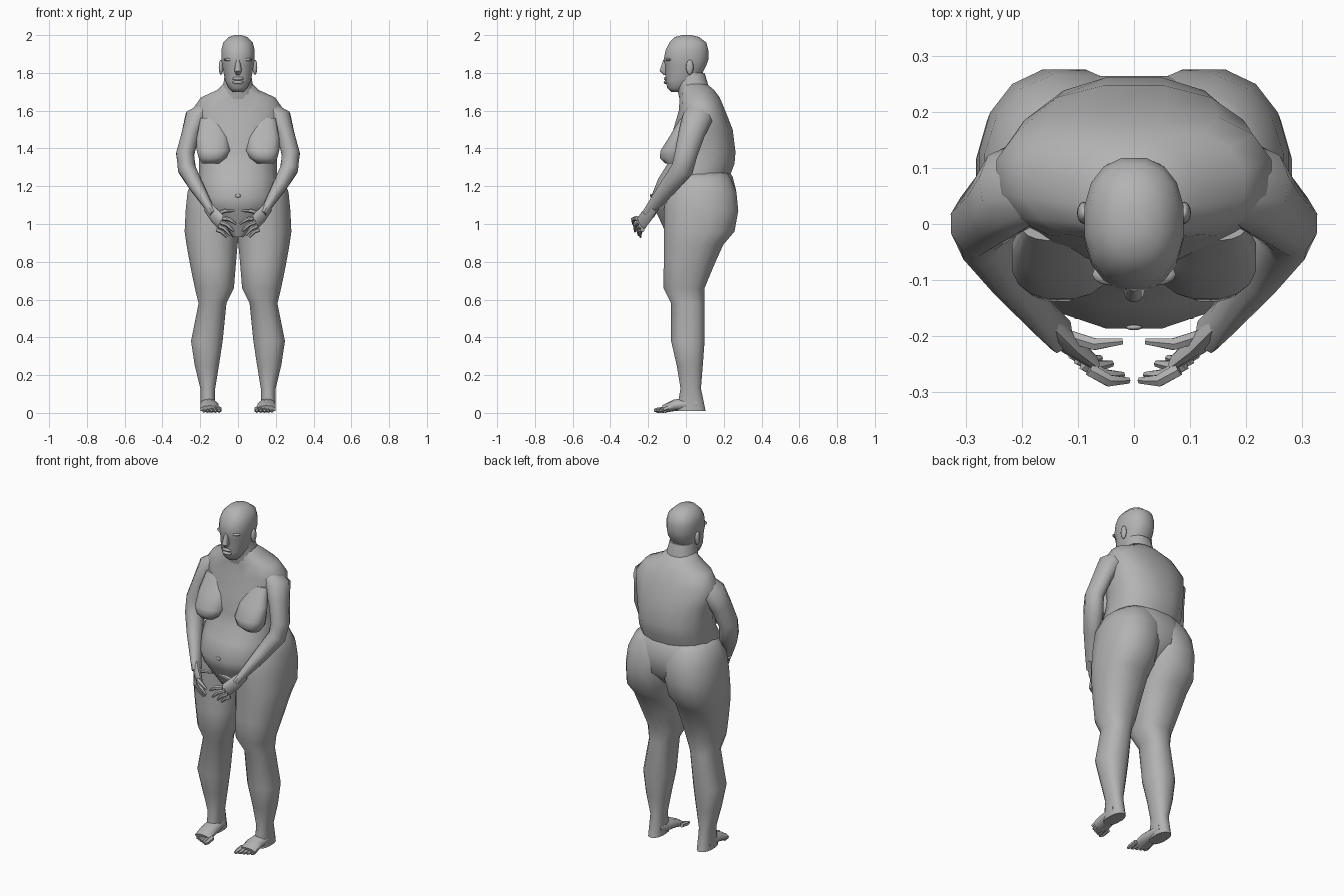
import bpy
import bmesh
import math
from mathutils import Vector

default_cube = bpy.data.objects.get("Cube")
if default_cube:
    bpy.data.objects.remove(default_cube, do_unlink=True)

skin = bpy.data.materials.new("plain grey")
skin.use_nodes = True
grey = (.45, .45, .45, 1)
skin.diffuse_color = grey
skin.node_tree.nodes["Principled BSDF"].inputs["Base Color"].default_value = grey


def finish(name, bm):
    bmesh.ops.recalc_face_normals(bm, faces=bm.faces)
    mesh = bpy.data.meshes.new(name)
    bm.to_mesh(mesh)
    bm.free()
    mesh.materials.append(skin)
    part = bpy.data.objects.new(name, mesh)
    bpy.context.collection.objects.link(part)
    bpy.ops.object.select_all(action='DESELECT')
    part.select_set(True)
    bpy.context.view_layer.objects.active = part
    bpy.ops.object.shade_smooth_by_angle(angle=math.radians(50))


def bridge(name, rings):
    """Skin a series of point rings and cap both ends."""
    bm = bmesh.new()
    loops = [[bm.verts.new(point) for point in ring] for ring in rings]
    for low, high in zip(loops, loops[1:]):
        for i in range(len(low)):
            bm.faces.new((low[i - 1], low[i], high[i], high[i - 1]))
    bm.faces.new(loops[0])
    bm.faces.new(loops[-1])
    finish(name, bm)


def outline(sides, power):
    """Points of a unit superellipse."""
    for i in range(sides):
        angle = math.tau * (i + .5) / sides
        c, s = math.cos(angle), math.sin(angle)
        yield (math.copysign(abs(c) ** (2 / power), c),
               math.copysign(abs(s) ** (2 / power), s))


def section(z, front, back, outer, inner=None):
    """Horizontal slice; it is symmetric when no inner limit is given."""
    inner = -outer if inner is None else inner
    return [Vector(((inner + outer + u * (outer - inner)) / 2,
                    (front + back + v * (back - front)) / 2, z))
            for u, v in outline(sides=16, power=2.3)]


def joint(x, y, z, wide, deep):
    return Vector((x, y, z)), wide, deep


def mirrored(rings, mirror):
    return [[(mirror * p.x, p.y, p.z) for p in ring] for ring in rings]


def tube(name, joints, hint, mirror, sides=10):
    """Limb along its joints; each depth is measured along the hint."""
    rings = []
    for i, (spot, wide, deep) in enumerate(joints):
        after, before = joints[min(i + 1, len(joints) - 1)], joints[max(i - 1, 0)]
        along = after[0] - before[0]
        across = along.cross(Vector(hint)).normalized()
        up = across.cross(along).normalized()
        rings.append([spot + across * u * wide + up * v * deep
                      for u, v in outline(sides, power=2)])
    bridge(name, mirrored(rings, mirror))


def ball(name, place, size, mirror=1):
    bm = bmesh.new()
    bmesh.ops.create_uvsphere(bm, u_segments=12, v_segments=8, radius=1)
    bmesh.ops.scale(bm, vec=size, verts=bm.verts)
    x, y, z = place
    bmesh.ops.translate(bm, vec=(mirror * x, y, z), verts=bm.verts)
    finish(name, bm)


# Trunk with rounded back, sloping shoulders and hanging belly
bridge("torso", [
    section(z=.93, outer=.03, front=-.1, back=.05),
    section(z=1, outer=.11, front=-.13, back=.12),
    section(z=1.08, outer=.19, front=-.17, back=.18),
    section(z=1.14, outer=.21, front=-.19, back=.2),
    section(z=1.24, outer=.21, front=-.15, back=.23),
    section(z=1.32, outer=.21, front=-.1, back=.26),
    section(z=1.38, outer=.21, front=-.09, back=.265),
    section(z=1.5, outer=.23, front=-.07, back=.25),
    section(z=1.6, outer=.25, front=-.04, back=.21),
    section(z=1.67, outer=.2, front=-.035, back=.18),
    section(z=1.71, outer=.11, front=-.035, back=.15),
    section(z=1.75, outer=.07, front=-.03, back=.1)])

# Pelvis filling the lower back between the hips
bridge("pelvis", [
    section(z=.97, outer=.1, front=-.1, back=.16),
    section(z=1.08, outer=.2, front=-.1, back=.26),
    section(z=1.18, outer=.24, front=-.1, back=.268),
    section(z=1.25, outer=.22, front=-.08, back=.25),
    section(z=1.28, outer=.19, front=-.05, back=.23)])

# Neck and head
bridge("neck", [
    section(z=1.64, outer=.11, front=-.03, back=.13),
    section(z=1.7, outer=.085, front=-.045, back=.13),
    section(z=1.8, outer=.07, front=-.06, back=.1)])
bridge("head", [
    section(z=1.7, outer=.03, front=-.08, back=-.02),
    section(z=1.72, outer=.05, front=-.1, back=.02),
    section(z=1.76, outer=.07, front=-.11, back=.07),
    section(z=1.84, outer=.085, front=-.11, back=.11),
    section(z=1.87, outer=.09, front=-.12, back=.12),
    section(z=1.92, outer=.09, front=-.11, back=.12),
    section(z=1.96, outer=.08, front=-.09, back=.11),
    section(z=1.99, outer=.05, front=-.06, back=.07),
    section(z=2, outer=.02, front=-.02, back=.03)])
bridge("nose", [
    section(z=1.79, outer=.01, front=-.12, back=-.08),
    section(z=1.81, outer=.02, front=-.14, back=-.08),
    section(z=1.87, outer=.01, front=-.12, back=-.08)])
for label, height in (("upper", 1.77), ("lower", 1.75)):
    ball(label + "_lip", place=(0, -.105, height), size=(.03, .013, .01))

for side, mirror in (("left", 1), ("right", -1)):
    # Ears, brows and eyes
    ball(side + "_ear", (.09, .02, 1.83), (.012, .02, .04), mirror)
    ball(side + "_brow", (.04, -.09, 1.87), (.035, .02, .01), mirror)
    ball(side + "_eye", (.04, -.085, 1.845), (.015, .015, .01), mirror)

    # Hanging breast, fullest just above its fold and fading into the chest
    bridge(side + "_breast", mirrored([
        section(z=1.32, inner=.1, outer=.19, front=-.11, back=-.03),
        section(z=1.35, inner=.06, outer=.21, front=-.14, back=0),
        section(z=1.39, inner=.04, outer=.22, front=-.135, back=0),
        section(z=1.46, inner=.05, outer=.22, front=-.09, back=0),
        section(z=1.56, inner=.08, outer=.2, front=-.03, back=.02)], mirror))

    # Buttock, thigh, knee and calf in one piece
    bridge(side + "_leg", mirrored([
        section(z=1.27, inner=-.03, outer=.2, front=-.05, back=.22),
        section(z=1.24, inner=-.06, outer=.24, front=-.08, back=.24),
        section(z=1.17, inner=-.06, outer=.27, front=-.11, back=.27),
        section(z=1.07, inner=-.03, outer=.28, front=-.12, back=.28),
        section(z=.96, inner=-.01, outer=.285, front=-.12, back=.26),
        section(z=.89, inner=0, outer=.275, front=-.12, back=.2),
        section(z=.78, inner=.01, outer=.255, front=-.12, back=.15),
        section(z=.66, inner=.02, outer=.23, front=-.12, back=.1),
        section(z=.58, inner=.06, outer=.21, front=-.08, back=.1),
        section(z=.38, inner=.08, outer=.25, front=-.08, back=.1),
        section(z=.25, inner=.1, outer=.23, front=-.05, back=.09),
        section(z=.13, inner=.12, outer=.2, front=-.03, back=.08),
        section(z=.01, inner=.12, outer=.2, front=-.05, back=.105)], mirror))

    # Foot with a row of shrinking toes
    tube(side + "_foot", [
        joint(x=.16, y=.06, z=.05, wide=.04, deep=.04),
        joint(x=.15, y=-.06, z=.04, wide=.05, deep=.03),
        joint(x=.15, y=-.12, z=.02, wide=.05, deep=.02)], (0, 0, 1), mirror)
    for k in range(5):
        x = .1 + k * .02
        tip = k * .01 - .17
        r = .014 - k * .001
        tube(f"{side}_toe_{k + 1}", [
            joint(x, -.1, r * 1.5, r, r), joint(x, tip + .02, r, r, r),
            joint(x, tip, r, r / 2, r / 2)], (0, 0, 1), mirror, sides=6)

    # Arm growing out of the shoulder and bent forward at the elbow
    tube(side + "_arm", [
        joint(x=.17, y=.07, z=1.62, wide=.03, deep=.06),
        joint(x=.22, y=.06, z=1.56, wide=.065, deep=.08),
        joint(x=.25, y=.03, z=1.48, wide=.05, deep=.07),
        joint(x=.28, y=0, z=1.37, wide=.05, deep=.06),
        joint(x=.27, y=-.02, z=1.29, wide=.05, deep=.06),
        joint(x=.22, y=-.09, z=1.2, wide=.04, deep=.05),
        joint(x=.16, y=-.17, z=1.1, wide=.025, deep=.035),
        joint(x=.13, y=-.2, z=1.05, wide=.02, deep=.035)], (0, 1, 0), mirror)

    # Hand with fingers curling towards the middle
    tube(side + "_palm", [
        joint(x=.16, y=-.17, z=1.09, wide=.02, deep=.03),
        joint(x=.12, y=-.21, z=1.04, wide=.02, deep=.04),
        joint(x=.08, y=-.24, z=1, wide=.013, deep=.04)], (-1, -1, 1), mirror)
    fingers = {"index": (.01, -.28, 1), "middle": (.02, -.27, .96),
               "ring": (.04, -.25, .94), "little": (.06, -.24, .93),
               "thumb": (.02, -.21, 1.07)}
    for k, (label, tip) in enumerate(fingers.items()):
        root = Vector((.08 + k * .01, -.26 + k * .01, 1.03 - k * .02))
        if label == "thumb":
            root = Vector((.12, -.2, 1.05))
        knuckle = root.lerp(Vector(tip), .5) + Vector((0, -.01, .01))
        tube(f"{side}_{label}_finger", [
            joint(*root, wide=.013, deep=.013),
            joint(*knuckle, wide=.012, deep=.012),
            joint(*tip, wide=.006, deep=.006)], (0, 0, 1), mirror, sides=6)

# Small navel fold on the belly
ball("navel", place=(0, -.185, 1.15), size=(.015, .005, .01))
